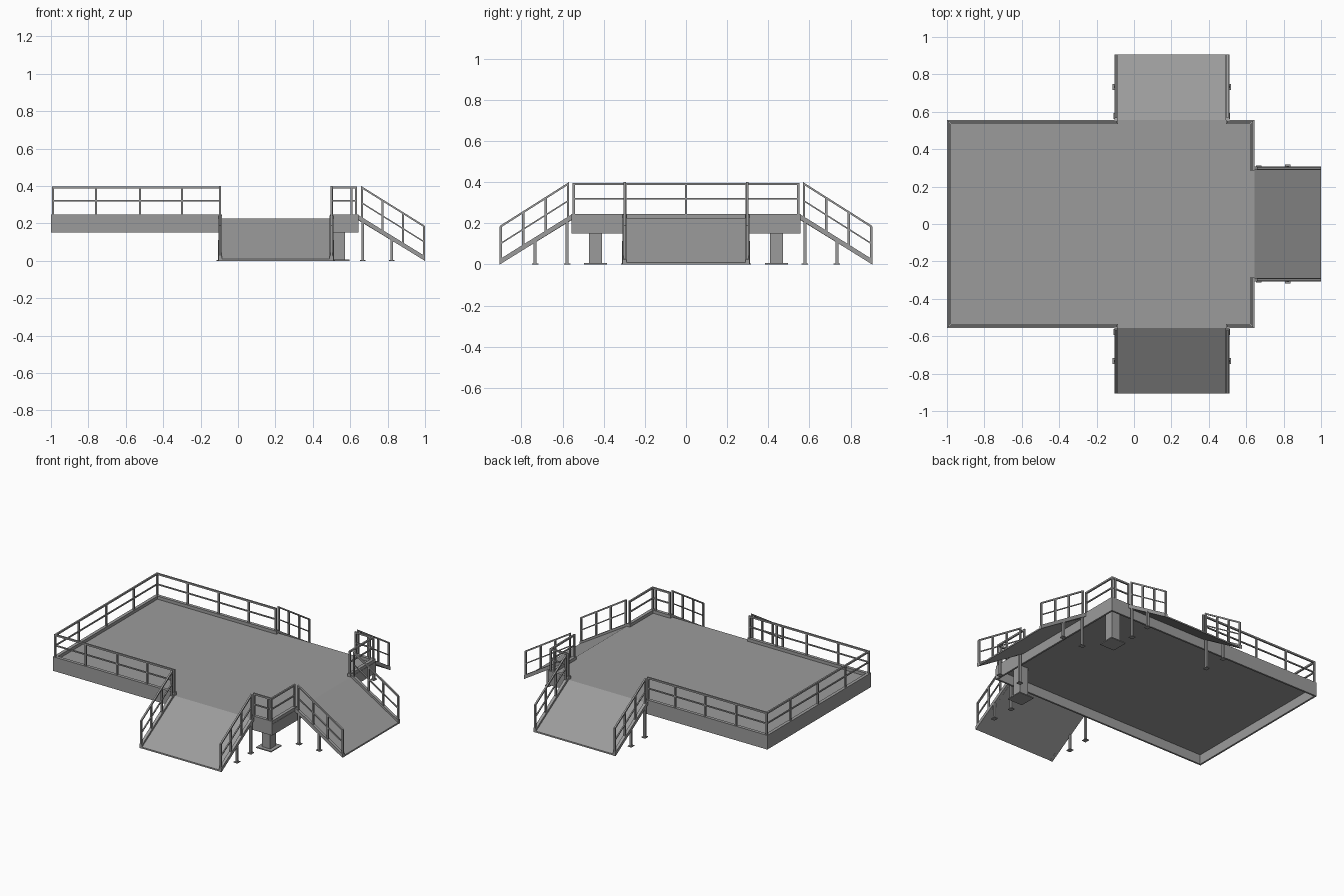
import bpy, bmesh, math
from mathutils import Vector, Matrix

cube = bpy.data.objects.get("Cube")
if cube:
    bpy.data.objects.remove(cube, do_unlink=True)

steel = bpy.data.materials.new("steel_grey")
steel.use_nodes = True
GREY = (0.33, 0.33, 0.33, 1)
steel.diffuse_color = GREY
steel.node_tree.nodes["Principled BSDF"].inputs["Base Color"].default_value = GREY


def bar(bm, a, b, w, h, extend=0.0):
    """Rectangular bar from a to b; sloping bars keep plumb-cut ends."""
    a, b = Vector(a), Vector(b)
    d = (b - a).normalized()
    a, b = a - d * extend, b + d * extend
    if abs(d.z) > 0.99:
        side, up = Vector((1, 0, 0)), Vector((0, 1, 0))
    else:
        side, up = d.cross(Vector((0, 0, 1))).normalized(), Vector((0, 0, 1))
    rings = []
    for p in (a, b):
        rings.append([bm.verts.new(p + side * i * w / 2 + up * j * h / 2)
                      for i, j in ((-1, -1), (1, -1), (1, 1), (-1, 1))])
    s, e = rings
    bm.faces.new(s)
    bm.faces.new(e[::-1])
    for i in range(4):
        k = (i + 1) % 4
        bm.faces.new((s[i], e[i], e[k], s[k]))


def box(bm, x, y, z):
    """Box from (min, max) ranges."""
    m = [(r[0] + r[1]) / 2 for r in (x, y, z)]
    bar(bm, (x[0], m[1], m[2]), (x[1], m[1], m[2]), y[1] - y[0], z[1] - z[0])


def finish(name, bm, matrix=None):
    bmesh.ops.recalc_face_normals(bm, faces=bm.faces)
    mesh = bpy.data.meshes.new(name)
    bm.to_mesh(mesh)
    bm.free()
    mesh.materials.append(steel)
    ob = bpy.data.objects.new(name, mesh)
    if matrix:
        ob.matrix_world = matrix
    bpy.context.collection.objects.link(ob)
    return ob


X0, X1, Y = -1.0, 0.645, 0.556       # deck outline
TOP, SKIRT, TOE = 0.225, 0.15, 0.246  # deck levels
RAIL, TUBE = 0.391, 0.011

# Deck plate
bm = bmesh.new()
box(bm, (X0, X1), (-Y, Y), (TOP - 0.01, TOP))
finish("deck_plate", bm)

# Skirt around the open underside
bm = bmesh.new()
t = 0.012
for s in (-1, 1):
    y = s * (Y - t / 2)
    box(bm, (X0, X1), (y - t / 2, y + t / 2), (SKIRT, TOP))
for x in (X0, X1 - t):
    box(bm, (x, x + t), (-Y, Y), (SKIRT, TOP))
finish("deck_skirt", bm)

# Support legs with base plates
for s, side in ((-1, "front"), (1, "back")):
    bm = bmesh.new()
    cx, cy = 0.54, s * 0.44
    for r, z in ((0.031, (0, TOP - 0.01)), (0.056, (0, 0.007))):
        box(bm, (cx - r, cx + r), (cy - r, cy + r), z)
    finish("support_leg_" + side, bm)


def deck_railing(name, path, posts):
    """Toe board, two rails and posts following a path on the deck edge."""
    bm = bmesh.new()
    for a, b in zip(path, path[1:]):
        for z, w, h in (((TOP + TOE) / 2, 0.022, TOE - TOP),
                        (0.32, 0.008, 0.008), (RAIL, TUBE, TUBE)):
            bar(bm, (*a, z), (*b, z), w, h, w / 2)
    for p in posts:
        bar(bm, (*p, TOP), (*p, RAIL), TUBE, TUBE)
    finish(name, bm)


# Long railing wraps the closed end, short ones the two ramp-side corners
xe, ye = X0 + 0.011, Y - 0.011
posts = [(xe, y) for y in (-0.295, 0, 0.295)]
posts += [(x, s * ye) for s in (-1, 1) for x in (xe, -0.76, -0.525, -0.30, -0.097)]
deck_railing("long_railing", [(-0.097, -ye), (xe, -ye), (xe, ye), (-0.097, ye)], posts)
xc = X1 - 0.013
for s, side in ((-1, "front"), (1, "back")):
    path = [(0.502, s * ye), (xc, s * ye), (xc, s * 0.297)]
    deck_railing("corner_railing_" + side, path, path + [(0.607, s * ye)])


def ramp(name, origin, angle, run):
    """Sloping plate with stringers, legs and railings, running along local x."""
    matrix = Matrix.Translation(origin) @ Matrix.Rotation(math.radians(angle), 4, "Z")
    bm = bmesh.new()
    bar(bm, (0, 0, TOP - 0.005), (run, 0, 0.005), 0.58, 0.01)
    finish(name + "_plate", bm, matrix)

    rails, legs = bmesh.new(), bmesh.new()
    u0, u1 = 0.017, run - 0.006
    for s in (-1, 1):
        v = s * 0.298
        # Stringer
        bar(rails, (0, v, TOP + 0.005), (run, v, 0.012), 0.02, 0.026)

        def at(f, height):
            base = TOP - 0.006 + (0.018 - TOP) * f
            return (u0 + (u1 - u0) * f, v, base + height)
        # Handrail, middle rail and posts
        bar(rails, at(0, 0.173), at(1, 0.173), TUBE, TUBE, 0.004)
        bar(rails, at(0, 0.09), at(1, 0.09), 0.008, 0.008)
        for i in range(4):
            bar(rails, at(i / 3, 0), at(i / 3, 0.173), TUBE, TUBE)
        # Ground legs with foot pads
        for u, w in ((0.022, v), (0.177, s * 0.303)):
            bar(legs, (u, w, 0), (u, w, TOP * (1 - u / run)), 0.014, 0.014)
            box(legs, (u - 0.016, u + 0.016), (w - 0.014, w + 0.014), (0, 0.005))
    finish(name + "_railings", rails, matrix)
    finish(name + "_legs", legs, matrix)


ramp("front_ramp", (0.2025, -Y, 0), -90, 0.35)
ramp("back_ramp", (0.2025, Y, 0), 90, 0.35)
ramp("end_ramp", (X1, 0, 0), 0, 0.355)
